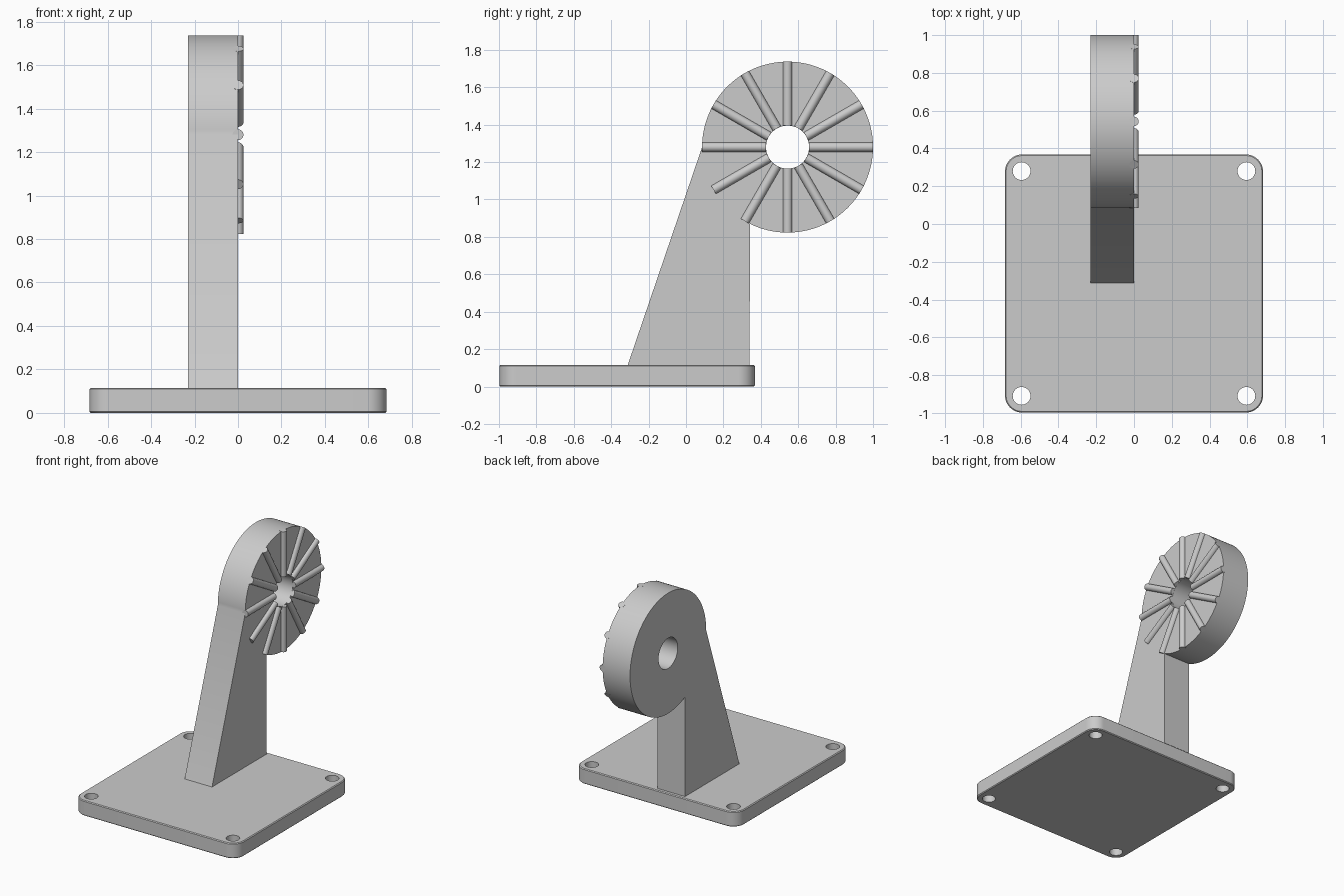
import bpy, bmesh
from math import sin, cos, pi, radians
from mathutils import Matrix, Vector

cube = bpy.data.objects.get("Cube")
if cube:
    bpy.data.objects.remove(cube, do_unlink=True)

grey = bpy.data.materials.new("light_grey")
grey.use_nodes = True
grey.diffuse_color = (0.6, 0.6, 0.6, 1)
grey.node_tree.nodes["Principled BSDF"].inputs["Base Color"].default_value = (0.6, 0.6, 0.6, 1)

PLATE_Y, PLATE_HALF, PLATE_TOP = -0.315, 0.683, 0.115
HEAD_Y, HEAD_Z, HEAD_R, BORE_R = 0.543, 1.28, 0.457, 0.115
ARM_W = 0.23


def make_object(name, bm):
    bmesh.ops.recalc_face_normals(bm, faces=bm.faces[:])
    mesh = bpy.data.meshes.new(name)
    bm.to_mesh(mesh)
    bm.free()
    mesh.materials.append(grey)
    obj = bpy.data.objects.new(name, mesh)
    bpy.context.collection.objects.link(obj)
    return obj


def prism(points, offset):
    """Extrude a closed outline of 3D points along an offset."""
    bm = bmesh.new()
    face = bm.faces.new([bm.verts.new(p) for p in points])
    ext = bmesh.ops.extrude_face_region(bm, geom=[face])
    moved = [g for g in ext["geom"] if isinstance(g, bmesh.types.BMVert)]
    bmesh.ops.translate(bm, verts=moved, vec=offset)
    return bm


def add_cylinder(bm, radius, depth, matrix, segments=48):
    bmesh.ops.create_cone(bm, cap_ends=True, segments=segments, radius1=radius,
                          radius2=radius, depth=depth, matrix=matrix)


def cut(obj, cutter_bm, name):
    cutter = make_object(name, cutter_bm)
    cutter.hide_render = True
    mod = obj.modifiers.new("holes", "BOOLEAN")
    mod.operation, mod.solver, mod.object = "DIFFERENCE", "EXACT", cutter
    bpy.context.view_layer.objects.active = obj
    bpy.ops.object.modifier_apply(modifier=mod.name)
    bpy.data.objects.remove(cutter, do_unlink=True)


def smooth(obj):
    bpy.ops.object.select_all(action="DESELECT")
    obj.select_set(True)
    bpy.context.view_layer.objects.active = obj
    bpy.ops.object.shade_smooth_by_angle(angle=radians(30))


# Base plate: rounded square with softened rims
corner = 0.09
outline = []
for q, (sx, sy) in enumerate([(1, 1), (-1, 1), (-1, -1), (1, -1)]):
    for i in range(11):
        a = (q + i / 10) * pi / 2
        outline.append((sx * (PLATE_HALF - corner) + corner * cos(a),
                        PLATE_Y + sy * (PLATE_HALF - corner) + corner * sin(a), 0))
bm = prism(outline, (0, 0, PLATE_TOP))
rims = [e for e in bm.edges if abs(e.verts[0].co.z - e.verts[1].co.z) < 1e-5]
bmesh.ops.bevel(bm, geom=rims, offset=0.006, segments=1, affect="EDGES")
base_plate = make_object("base_plate", bm)

# Four mounting holes
bm = bmesh.new()
for sx in (-1, 1):
    for sy in (-1, 1):
        add_cylinder(bm, 0.047, 0.5, Matrix.Translation((sx * 0.595, PLATE_Y + sy * 0.595, 0)))
cut(base_plate, bm, "mounting_hole_cutter")
smooth(base_plate)

# Arm: tapered web running into a round head
back_y = 0.34
end = 2 * pi - (pi - 1.118)
steps = 96
outline = [(-ARM_W, PLATE_Y, PLATE_TOP - 0.01), (-ARM_W, back_y, PLATE_TOP - 0.01)]
start = -pi + 1.115
for i in range(steps + 1):
    a = start + (pi - start) * i / steps
    outline.append((-ARM_W, HEAD_Y + HEAD_R * cos(a), HEAD_Z + HEAD_R * sin(a)))
arm = make_object("arm", prism(outline, (ARM_W, 0, 0)))

# Bore through the head
bm = bmesh.new()
add_cylinder(bm, BORE_R, 1, Matrix.Translation((0, HEAD_Y, HEAD_Z)) @ Matrix.Rotation(pi / 2, 4, "Y"), 64)
cut(arm, bm, "bore_cutter")
smooth(arm)

# Radial locking ribs: round bars half sunk in the head face
bm = bmesh.new()
for i in range(12):
    a = i * pi / 6
    direction = Vector((0, cos(a), sin(a)))
    mid = Vector((0, HEAD_Y, HEAD_Z)) + direction * (BORE_R + HEAD_R) / 2
    turn = direction.to_track_quat("Z", "X").to_matrix().to_4x4()
    add_cylinder(bm, 0.025, HEAD_R - BORE_R, Matrix.Translation(mid) @ turn, 24)
smooth(make_object("locking_ribs", bm))
